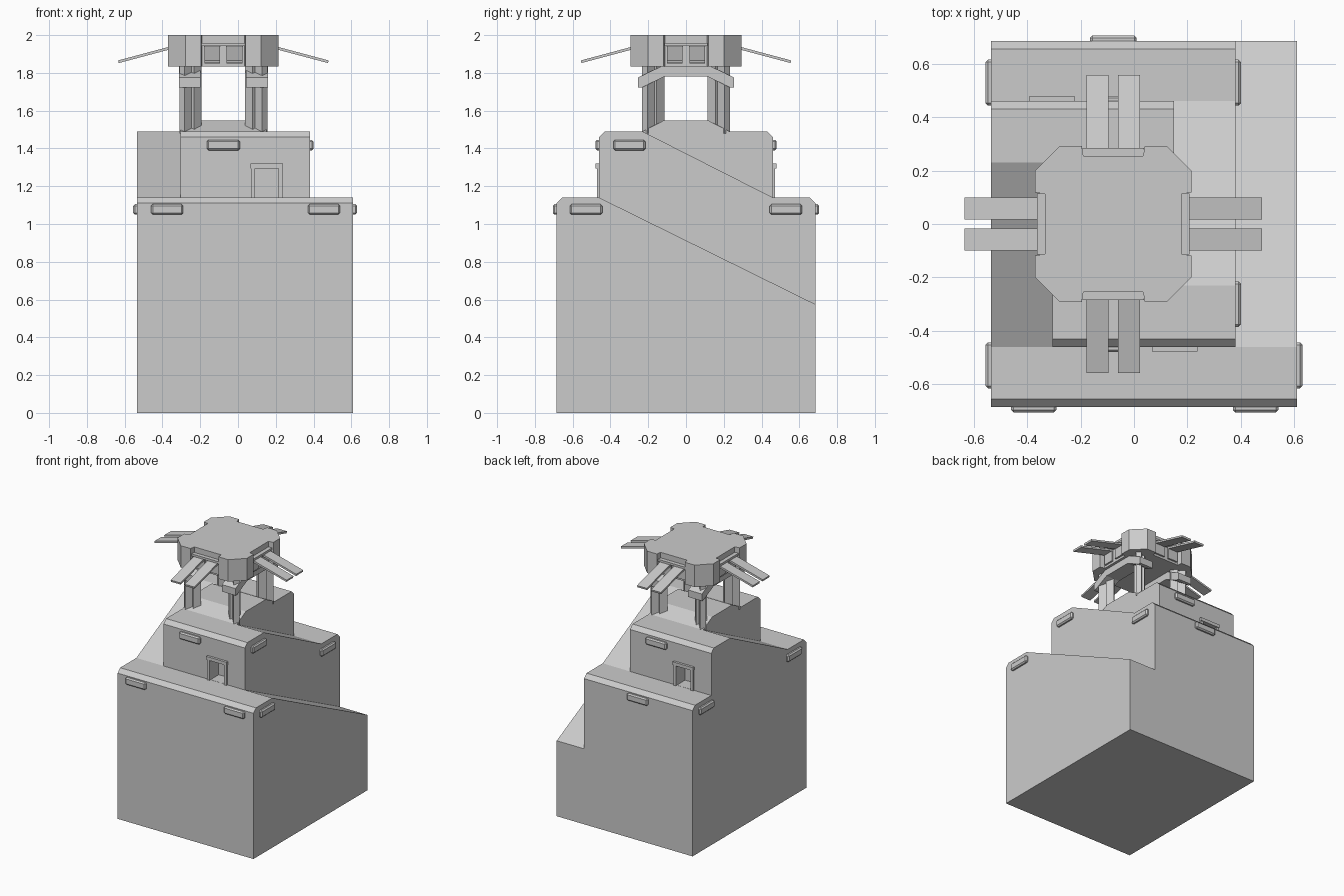
import bpy, bmesh
from math import pi
from mathutils import Matrix, Vector

if "Cube" in bpy.data.objects:
    bpy.data.objects.remove(bpy.data.objects["Cube"])

CX = -0.0775  # axis of the upper turret


def prism(name, pts, lo, hi, axis='X', mat=None):
    """Extrude a profile: (y, z) points along x, or (x, y) points along z."""
    bm = bmesh.new()
    place = (lambda p, h: (h, p[0], p[1])) if axis == 'X' else (lambda p, h: (p[0], p[1], h))
    a = [bm.verts.new(place(p, lo)) for p in pts]
    b = [bm.verts.new(place(p, hi)) for p in pts]
    bm.faces.new(a)
    bm.faces.new(b[::-1])
    for i in range(len(pts)):
        j = (i + 1) % len(pts)
        bm.faces.new((a[i], b[i], b[j], a[j]))
    if mat:
        bm.transform(mat)
    bmesh.ops.recalc_face_normals(bm, faces=bm.faces)
    me = bpy.data.meshes.new(name)
    bm.to_mesh(me)
    bm.free()
    ob = bpy.data.objects.new(name, me)
    bpy.context.collection.objects.link(ob)
    return ob


def box(name, x, y, z, mat=None):
    return prism(name, [(y[0], z[0]), (y[1], z[0]), (y[1], z[1]), (y[0], z[1])],
                 x[0], x[1], 'X', mat)


def turn(angle):
    return Matrix.Translation((CX, 0, 0)) @ Matrix.Rotation(angle, 4, 'Z')


# Stepped body: four slices across x, each a side profile
base = [(-0.685, 0), (0.685, 0)]
back_low = [(0.685, 1.11), (0.655, 1.14), (0.46, 1.14)]
back_high = [(0.46, 1.46), (0.43, 1.49), (0.23, 1.49)]
front_high = [(-0.23, 1.49), (-0.43, 1.49), (-0.46, 1.46)]
front_low = [(-0.46, 1.14), (-0.655, 1.14), (-0.685, 1.11)]
crown = [(0.12, 1.547), (-0.12, 1.547)]
slices = [
    prism('left_ramp_body', base + back_low + back_high + front_low, -0.535, -0.305),
    prism('core_body', base + back_low + back_high + crown + front_high + front_low, -0.305, 0.15),
    prism('upper_right_ramp_body', base + back_low + front_high + front_low, 0.15, 0.38),
    prism('lower_right_ramp_body', base + [(0.685, 0.575)] + front_low, 0.38, 0.61),
]

# Doorways, front and back: recess, jambs and lintel
for k, side in enumerate(('front', 'back')):
    m = turn(pi * k)
    cut = box(side + '_door_cutter', (0.167, 0.293), (-0.5, -0.36), (1.141, 1.297), m)
    cut.hide_render = True
    cut.hide_viewport = True
    cut.display_type = 'WIRE'
    for s in (slices[1:3] if k == 0 else slices[0:2]):
        mod = s.modifiers.new('door', 'BOOLEAN')
        mod.object = cut
        mod.operation = 'DIFFERENCE'
        mod.solver = 'EXACT'
    for x0 in (0.147, 0.292):
        box(side + '_door_jamb', (x0, x0 + 0.021), (-0.472, -0.44), (1.14, 1.297), m)
    box(side + '_door_lintel', (0.144, 0.315), (-0.478, -0.44), (1.295, 1.32), m)


# Wall lamps: small chamfered bars on the outer walls
def lamp(name, x, y, z):
    ob = box(name, x, y, z)
    b = ob.modifiers.new('bevel', 'BEVEL')
    b.width = 0.009
    b.segments = 1


LOW, HIGH = (1.05, 1.105), (1.39, 1.445)
for x, y, z in [((-0.46, -0.29), -0.685, LOW), ((0.37, 0.54), -0.685, LOW),
                ((-0.165, 0.01), -0.46, HIGH), ((-0.165, 0.01), 0.46, HIGH),
                ((-0.165, 0.01), 0.685, LOW)]:
    lamp('wall_lamp', x, (y - 0.02, y + 0.02), z)
for x, y, z in [(0.61, (-0.615, -0.443), LOW), (0.38, (0.443, 0.615), LOW),
                (0.38, (-0.385, -0.215), HIGH), (-0.535, (-0.615, -0.443), LOW),
                (-0.535, (0.443, 0.615), LOW)]:
    lamp('wall_lamp', (x - 0.02, x + 0.02), y, z)

# Turret pillars, set diagonally: thick inner shaft and thin outer fin
for k in range(4):
    m = turn(pi / 4 + k * pi / 2)
    box('pillar_shaft', (0.2, 0.257), (-0.038, 0.038), (1.48, 1.84), m)
    box('pillar_fin', (0.25, 0.31), (-0.02, 0.02), (1.48, 1.84), m)

# Arched side beams joining front and back pillars
half = [(0.115, 1.78), (0.235, 1.722), (0.255, 1.722), (0.255, 1.775), (0.13, 1.835)]
beam = half + [(-y, z) for y, z in reversed(half)]
for s in (-1, 1):
    xs = sorted((CX + s * 0.12, CX + s * 0.235))
    prism('side_beam', beam, xs[0], xs[1])

# Turret roof: chamfered square with a notch in each side
quarter = [(-0.2, -0.2925), (-0.118, -0.2925), (-0.112, -0.255),
           (0.112, -0.255), (0.118, -0.2925), (0.2, -0.2925)]
outline = []
for k in range(4):
    r = Matrix.Rotation(k * pi / 2, 4, 'Z')
    outline += [(r @ Vector((x, y, 0))).xy[:] for x, y in quarter]
prism('turret_roof', outline, 1.833, 2.0, 'Z', turn(0))

# Hinge rails and paired sloping flaps on every side
flap = [(-0.25, 1.933), (-0.25, 1.948), (-0.557, 1.866), (-0.554, 1.852)]
for k in range(4):
    m = turn(k * pi / 2)
    box('flap_hinge', (-0.115, 0.115), (-0.285, -0.25), (1.942, 1.958), m)
    for x0 in (-0.1, 0.0175):
        prism('flap', flap, x0, x0 + 0.0825, 'X', m)
        box('flap_socket', (x0, x0 + 0.0825), (-0.268, -0.25), (1.85, 1.935), m)
